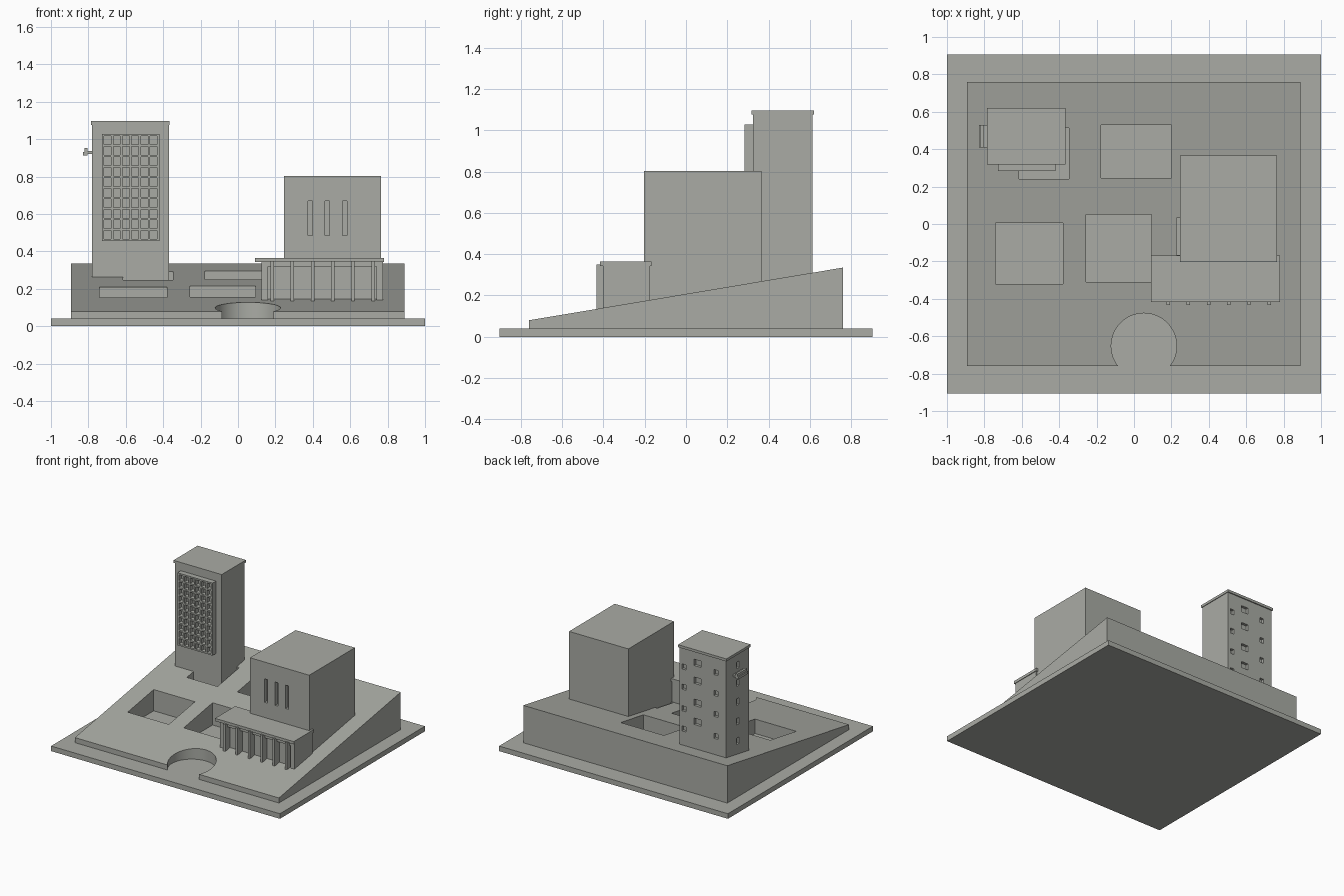
import bpy, bmesh, math
from mathutils import Matrix, Vector

if "Cube" in bpy.data.objects:
    bpy.data.objects.remove(bpy.data.objects["Cube"])

stone = bpy.data.materials.new("grey_stone")
stone.diffuse_color = (0.40, 0.41, 0.375, 1)
stone.use_nodes = True
stone.node_tree.nodes["Principled BSDF"].inputs["Base Color"].default_value = stone.diffuse_color


def add_box(bm, x0, x1, y0, y1, z0, z1):
    m = Matrix.Translation(((x0 + x1) / 2, (y0 + y1) / 2, (z0 + z1) / 2))
    m = m @ Matrix.Diagonal((x1 - x0, y1 - y0, z1 - z0, 1))
    return bmesh.ops.create_cube(bm, size=1, matrix=m)["verts"]


def finish(name, bm):
    me = bpy.data.meshes.new(name)
    bm.to_mesh(me)
    bm.free()
    me.materials.append(stone)
    ob = bpy.data.objects.new(name, me)
    bpy.context.collection.objects.link(ob)
    return ob


def boxes(name, *dims):
    bm = bmesh.new()
    for d in dims:
        add_box(bm, *d)
    return finish(name, bm)


def carve(ob, cutter):
    """Subtract the cutter, keep the result, drop the cutter."""
    cutter.hide_render = True
    mod = ob.modifiers.new("carve", 'BOOLEAN')
    mod.operation, mod.solver, mod.object = 'DIFFERENCE', 'EXACT', cutter
    dg = bpy.context.evaluated_depsgraph_get()
    me = bpy.data.meshes.new_from_object(ob.evaluated_get(dg))
    ob.modifiers.clear()
    ob.data = me
    bpy.data.objects.remove(cutter)


FLOOR = 0.04

# Base slab
boxes("base_slab", (-1, 1, -0.905, 0.905, 0, FLOOR))

# Sloping podium: a box whose top rises towards the back
bm = bmesh.new()
for v in add_box(bm, -0.893, 0.89, -0.76, 0.76, FLOOR, 0.3):
    if v.co.z > 0.2:
        v.co.z = 0.08 if v.co.y < 0 else 0.335
podium = finish("sloping_podium", bm)

# Sunken courtyards and light wells, open down to the slab
carve(podium, boxes("courtyard_cutter",
      (-0.74, -0.38, -0.32, 0.005, 0.02, 1),
      (-0.257, 0.093, -0.31, 0.05, 0.02, 1),
      (-0.177, 0.20, 0.245, 0.53, 0.02, 1),
      (-0.615, -0.347, 0.24, 0.513, 0.02, 1),
      (0.228, 0.30, -0.165, 0.033, 0.02, 1)))

# Round forecourt breaking through the front edge
bm = bmesh.new()
bmesh.ops.create_cone(bm, cap_ends=True, segments=64, radius1=0.175, radius2=0.175,
                      depth=1, matrix=Matrix.Translation((0.053, -0.652, 0.52)))
carve(podium, finish("forecourt_cutter", bm))

# Tower with small rear and side windows
tower = boxes("tower", (-0.78, -0.37, 0.325, 0.612, FLOOR, 1.077))
holes = []
for x, w, h, heights in ((-0.41, 0.034, 0.04, (0.93, 0.77, 0.60, 0.44)),
                         (-0.53, 0.06, 0.05, (0.99, 0.85, 0.675, 0.525)),
                         (-0.69, 0.034, 0.04, (0.96, 0.795, 0.63, 0.457))):
    for z in heights:
        holes.append((x - w / 2, x + w / 2, 0.59, 0.65, z - h / 2, z + h / 2))
for z in (0.99, 0.85, 0.70, 0.545, 0.39):
    holes.append((-0.82, -0.76, 0.45, 0.485, z - 0.025, z + 0.025))
carve(tower, boxes("window_cutter", *holes))
boxes("tower_cap", (-0.787, -0.365, 0.318, 0.62, 1.077, 1.097))

# Balcony on the left of the tower
boxes("balcony", (-0.815, -0.775, 0.41, 0.53, 0.922, 0.936),
      (-0.83, -0.805, 0.41, 0.53, 0.912, 0.932),
      (-0.822, -0.805, 0.41, 0.53, 0.932, 0.952))

# Deep window lattice on the tower front
X0, X1, Z0, Z1, BAR = -0.728, -0.421, 0.455, 1.028, 0.012
lattice = boxes("window_lattice", (X0, X1, 0.283, 0.326, Z0, Z1))
px, pz = (X1 - X0 - BAR) / 6, (Z1 - Z0 - BAR) / 10
carve(lattice, boxes("lattice_cutter", *[
    (X0 + BAR + i * px, X0 + (i + 1) * px, 0.25, 0.318,
     Z0 + BAR + j * pz, Z0 + (j + 1) * pz) for i in range(6) for j in range(10)]))

# Large hall with three slit windows
hall = boxes("main_hall", (0.247, 0.765, -0.203, 0.367, FLOOR, 0.803))
carve(hall, boxes("slit_cutter", *[
    (x - 0.012, x + 0.012, -0.25, -0.17, 0.485, 0.67) for x in (0.386, 0.478, 0.57)]))

# Entrance pavilion with recessed front, flat roof and fins
pavilion = boxes("entrance_pavilion", (0.125, 0.775, -0.403, -0.175, FLOOR, 0.343))
carve(pavilion, boxes("recess_cutter", (0.16, 0.74, -0.45, -0.375, 0.10, 0.318)))
boxes("pavilion_roof", (0.092, 0.78, -0.418, -0.168, 0.343, 0.365))
boxes("pavilion_fins", *[
    (x - 0.009, x + 0.009, -0.433, -0.37, 0.10, 0.349)
    for x in (0.183 + 0.108 * i for i in range(6))])

# Shade only the round wall smooth
for ob in bpy.context.collection.objects:
    ob.select_set(ob is podium)
bpy.context.view_layer.objects.active = podium
bpy.ops.object.shade_smooth_by_angle(angle=math.radians(20))
